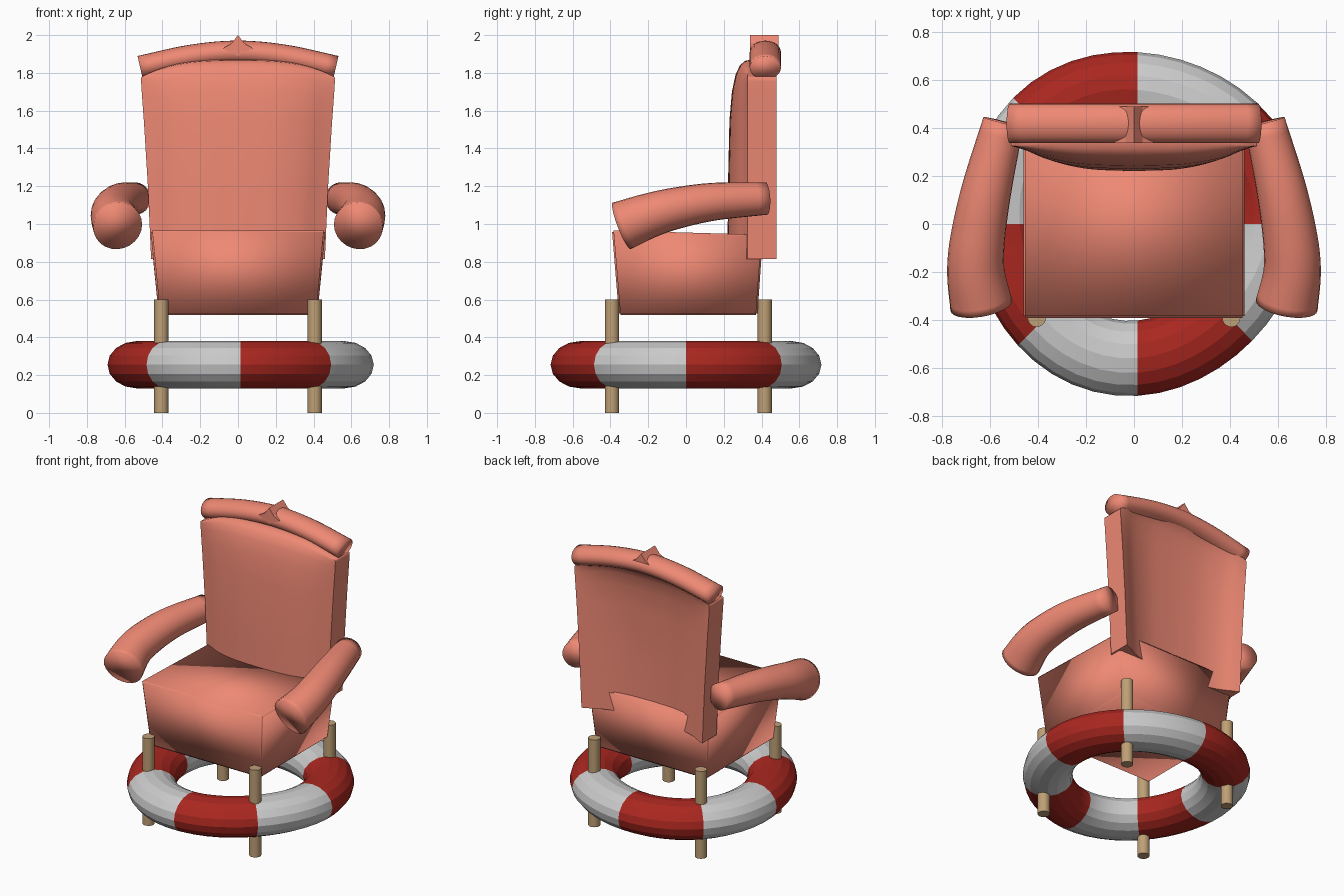
import bpy, bmesh, math
from mathutils import Vector

if "Cube" in bpy.data.objects:
    bpy.data.objects.remove(bpy.data.objects["Cube"])


def material(name, rgb):
    m = bpy.data.materials.new(name)
    m.diffuse_color = (*rgb, 1)
    m.use_nodes = True
    m.node_tree.nodes["Principled BSDF"].inputs["Base Color"].default_value = m.diffuse_color
    return m


CORAL = material("coral_fabric", (0.86, 0.25, 0.175))
WOOD = material("wood", (0.52, 0.35, 0.18))
RED = material("red", (0.40, 0.02, 0.014))
WHITE = material("white", (0.62, 0.62, 0.62))


def finish(name, bm, mats, angle=40):
    bmesh.ops.recalc_face_normals(bm, faces=bm.faces)
    me = bpy.data.meshes.new(name)
    bm.to_mesh(me)
    bm.free()
    ob = bpy.data.objects.new(name, me)
    bpy.context.collection.objects.link(ob)
    for m in mats:
        me.materials.append(m)
    bpy.ops.object.select_all(action='DESELECT')
    ob.select_set(True)
    bpy.context.view_layer.objects.active = ob
    bpy.ops.object.shade_smooth_by_angle(angle=math.radians(angle))
    return ob


def loft(bm, rings, cap=True):
    """Skin a list of closed point rings."""
    vs = [[bm.verts.new(p) for p in r] for r in rings]
    n = len(vs[0])
    for a, b in zip(vs, vs[1:]):
        for i in range(n):
            j = (i + 1) % n
            bm.faces.new((a[i], a[j], b[j], b[i]))
    if cap:
        bm.faces.new(vs[0])
        bm.faces.new(vs[-1])


def catmull(pts, steps):
    """Smooth a list of equal-length tuples."""
    p = [Vector(q) for q in pts]
    p = [2 * p[0] - p[1]] + p + [2 * p[-1] - p[-2]]
    out = []
    for a, b, c, d in zip(p, p[1:], p[2:], p[3:]):
        for s in range(steps):
            t = s / steps
            out.append(0.5 * (2 * b + (c - a) * t + (2 * a - 5 * b + 4 * c - d) * t * t
                              + (3 * b - a - 3 * c + d) * t ** 3))
    return out + [p[-2]]


def tube(name, pts, radii, side, sides=24, steps=5):
    """Tube along a smoothed path; radii are (sideways, upright) pairs."""
    path, rad = catmull(pts, steps), catmull(radii, steps)
    rings = []
    for i, (c, r) in enumerate(zip(path, rad)):
        t = (path[min(i + 1, len(path) - 1)] - path[max(i - 1, 0)]).normalized()
        u = Vector(side)
        u = (u - t * u.dot(t)).normalized()
        v = t.cross(u)
        rings.append([c + u * r[0] * math.cos(k * math.tau / sides)
                      + v * r[1] * math.sin(k * math.tau / sides) for k in range(sides)])
    bm = bmesh.new()
    loft(bm, rings)
    return finish(name, bm, [CORAL], 100)


# Seat: box that widens upwards, top sloping slightly to the back
bm = bmesh.new()
loft(bm, [[(-.42, -.355, .518), (.42, -.355, .518), (.42, .378, .518), (-.42, .378, .518)],
          [(-.462, -.392, .966), (.462, -.392, .966), (.462, .408, .943), (-.462, .408, .943)]])
bmesh.ops.bevel(bm, geom=bm.edges[:], offset=.008, segments=2, affect='EDGES')
finish("seat", bm, [CORAL], 100)

# Backrest: curved shell of even thickness that bulges to the front
arc = catmull([(0, 1), (.4, .92), (.7, .62), (.9, .2), (1, 0)], 4)
rows = [(.815, .22, .46), (1.2, .222, .477), (1.55, .23, .497), (1.7, .243, .506),
        (1.79, .262, .511), (1.84, .285, .513), (1.865, .315, .513), (1.87, .35, .51)]
rings = []
for z, yf, w in rows:
    half = [(p[0], .325 + (yf - .325) * p[1]) for p in arc]
    half += [(p[0], .48 + min(0, yf - .325) * p[1]) for p in reversed(arc)]
    loop = half + [(-x, y) for x, y in half[-2:0:-1]]
    drop = .09 * max(0, (z - 1.2) / .665) ** 2
    rings.append([(x * w, y, z - drop * abs(x) ** 3) for x, y in loop])
bm = bmesh.new()
loft(bm, rings)
finish("backrest", bm, [CORAL], 60)

# Rolled top rail, with the pinched ridge at its middle
tube("top_rail", [(-.518, .42, 1.828), (-.25, .42, 1.886), (0, .42, 1.908),
                  (.25, .42, 1.886), (.518, .42, 1.828)],
     [(.083, .063)] * 5, (0, 1, 0))
ridge = [(-.08, 1.93), (-.035, 1.955), (0, 2.0), (.035, 1.955), (.08, 1.93), (0, 1.89)]
bm = bmesh.new()
loft(bm, [[(x, y, z) for x, z in ridge] for y in (.338, .49)])
finish("top_ridge", bm, [CORAL], 20)

# Armrests: tubes that thicken and droop to the front
for s, label in ((1, "right"), (-1, "left")):
    tube(label + "_armrest",
         [(s * .545, .425, 1.135), (s * .615, .145, 1.118), (s * .652, -.06, 1.082),
          (s * .66, -.2, 1.043), (s * .637, -.34, .99)],
         [(.086, .086), (.104, .1), (.114, .11), (.12, .119), (.131, .132)], (1, 0, 0))

# Legs
for sx in (-1, 1):
    for y, label in ((-.392, "front"), (.417, "back")):
        bm = bmesh.new()
        loft(bm, [[(sx * .406 + .038 * math.cos(k * math.tau / 20),
                    y + .038 * math.sin(k * math.tau / 20), z) for k in range(20)]
                  for z in (0, .6)])
        finish(f"{label}_leg_{'right' if sx > 0 else 'left'}", bm, [WOOD])

# Float ring: eight bands of red and white, slightly out of round
N, M = 48, 16
bm = bmesh.new()
grid = []
for i in range(N):
    a = i * math.tau / N
    skew = a - math.radians(135)
    wobble = .014 * (math.cos(skew) + math.cos(3 * skew))
    row = []
    for k in range(M):
        b = k * math.tau / M
        r = .56 + wobble + .157 * math.cos(b)
        row.append(bm.verts.new((.014 + .983 * r * math.cos(a), r * math.sin(a),
                                 .255 + .125 * math.sin(b))))
    grid.append(row)
for i in range(N):
    for k in range(M):
        p, q, l = grid[i], grid[(i + 1) % N], (k + 1) % M
        f = bm.faces.new((p[k], q[k], q[l], p[l]))
        f.material_index = (i * 8 // N) % 2
finish("float_ring", bm, [RED, WHITE], 15)
